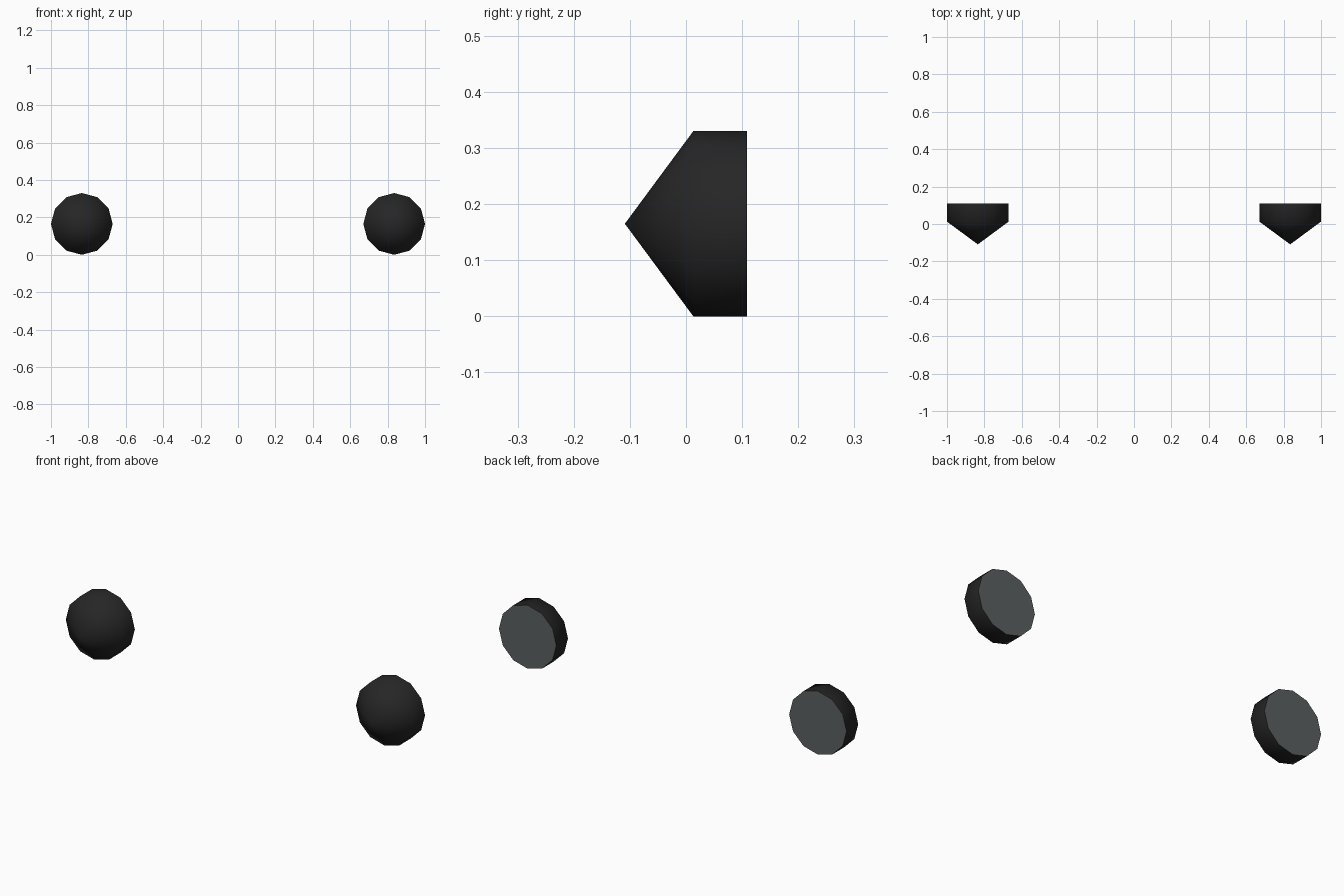
import bpy, bmesh, math

if "Cube" in bpy.data.objects:
    bpy.data.objects.remove(bpy.data.objects["Cube"])

R, SIDES = 0.165, 12
Y_TIP, Y_RIM, Y_BACK = -0.109, 0.013, 0.109


def material(name, rgb):
    m = bpy.data.materials.new(name)
    m.diffuse_color = (*rgb, 1)
    m.use_nodes = True
    m.node_tree.nodes["Principled BSDF"].inputs["Base Color"].default_value = m.diffuse_color
    return m


black = material("black rubber", (0.019, 0.019, 0.019))
grey = material("grey metal", (0.106, 0.116, 0.117))


def ring(bm, y):
    return [bm.verts.new((R * math.cos(2 * math.pi * i / SIDES), y,
                          R * math.sin(2 * math.pi * i / SIDES))) for i in range(SIDES)]


def wheel(name, x):
    bm = bmesh.new()
    tip = bm.verts.new((0, Y_TIP, 0))
    rim, back = ring(bm, Y_RIM), ring(bm, Y_BACK)
    # pointed front and straight tread
    for i in range(SIDES):
        j = (i + 1) % SIDES
        bm.faces.new((tip, rim[i], rim[j]))
        bm.faces.new((rim[i], back[i], back[j], rim[j]))
    # flat back cap
    cap = bm.faces.new(back)
    cap.material_index = 1
    bmesh.ops.recalc_face_normals(bm, faces=bm.faces)
    # smooth body, sharp edge around the cap
    for f in bm.faces:
        f.smooth = f is not cap
    for e in cap.edges:
        e.smooth = False
    me = bpy.data.meshes.new(name)
    bm.to_mesh(me)
    bm.free()
    me.materials.append(black)
    me.materials.append(grey)
    ob = bpy.data.objects.new(name, me)
    ob.location = (x, 0, R)
    bpy.context.collection.objects.link(ob)


wheel("left_wheel", -(1 - R))
wheel("right_wheel", 1 - R)
